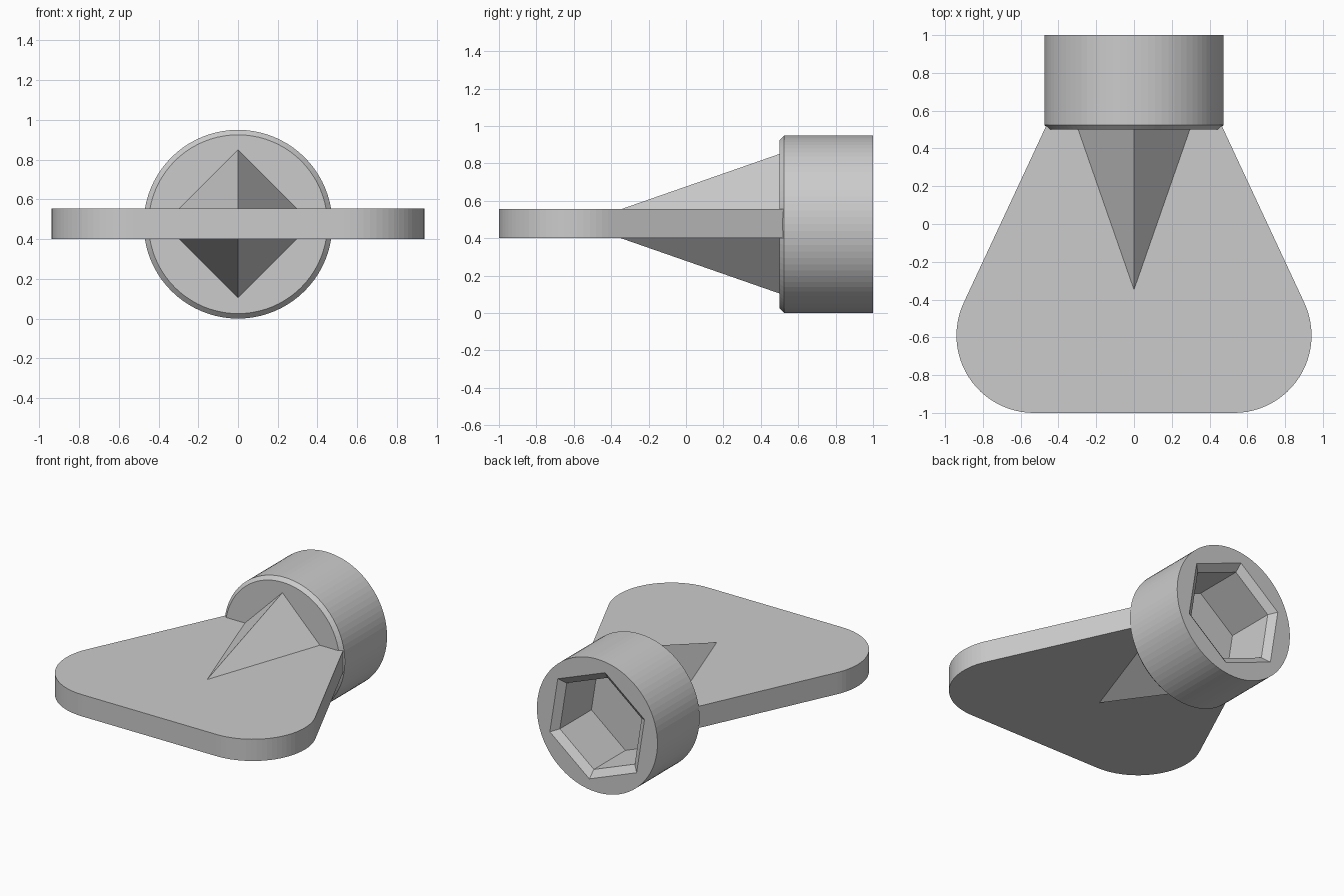
import bpy, bmesh, math

if "Cube" in bpy.data.objects:
    bpy.data.objects.remove(bpy.data.objects["Cube"])

AXIS_Z = 0.475   # height of the socket axis
PLATE_Z = (0.40, 0.555)


def loft(name, rings):
    """Closed solid through a list of equal-length point rings."""
    bm = bmesh.new()
    loops = [[bm.verts.new(p) for p in ring] for ring in rings]
    n = len(loops[0])
    for a, b in zip(loops, loops[1:]):
        for i in range(n):
            j = (i + 1) % n
            bm.faces.new((a[i], a[j], b[j], b[i]))
    bm.faces.new(loops[0])
    bm.faces.new(loops[-1])
    bmesh.ops.remove_doubles(bm, verts=bm.verts, dist=1e-5)
    bmesh.ops.recalc_face_normals(bm, faces=bm.faces)
    mesh = bpy.data.meshes.new(name)
    bm.to_mesh(mesh)
    bm.free()
    obj = bpy.data.objects.new(name, mesh)
    bpy.context.collection.objects.link(obj)
    return obj


def ring_y(radius, y, sides, phase=0.0, z=AXIS_Z):
    """Regular polygon around the y axis."""
    angles = [math.radians(phase) + math.tau * i / sides for i in range(sides)]
    return [(radius * math.cos(a), y, z + radius * math.sin(a)) for a in angles]


def combine(target, other, operation):
    """Boolean the other object into the target, then remove it."""
    mod = target.modifiers.new(operation.lower(), 'BOOLEAN')
    mod.object = other
    mod.operation = operation
    mod.solver = 'EXACT'
    bpy.context.view_layer.objects.active = target
    bpy.ops.object.modifier_apply(modifier=mod.name)
    bpy.data.objects.remove(other, do_unlink=True)


# Round socket body with a chamfered front rim
key = loft("wing_key", [ring_y(0.45, 0.50, 80),
                        ring_y(0.475, 0.525, 80),
                        ring_y(0.475, 1.0, 80)])

# Flat handle: rounded outer corners tapering into the socket
side_angle = math.degrees(math.atan2(0.44, 0.94))
half = []
for i in range(25):
    a = math.radians(-90 + (90 + side_angle) * i / 24)
    half.append((0.53 + 0.41 * math.cos(a), -0.59 + 0.41 * math.sin(a)))
half.append((0.446, 0.56))
outline = half + [(-x, y) for x, y in reversed(half)]
plate = loft("handle_plate", [[(x, y, z) for x, y in outline] for z in PLATE_Z])

# Four-sided reinforcing spike running through the plate
spike_z = sum(PLATE_Z) / 2
spike = loft("spike", [ring_y(0.0, -0.57, 4, z=spike_z),
                       ring_y(0.387, 0.54, 4, z=spike_z)])

# Hexagonal recess with a chamfered mouth, slightly turned
recess = loft("hex_recess", [ring_y(0.345, 0.605, 6, 99),
                             ring_y(0.345, 0.96, 6, 99),
                             ring_y(0.455, 1.04, 6, 99)])

combine(key, plate, 'UNION')
combine(key, spike, 'UNION')
combine(key, recess, 'DIFFERENCE')
